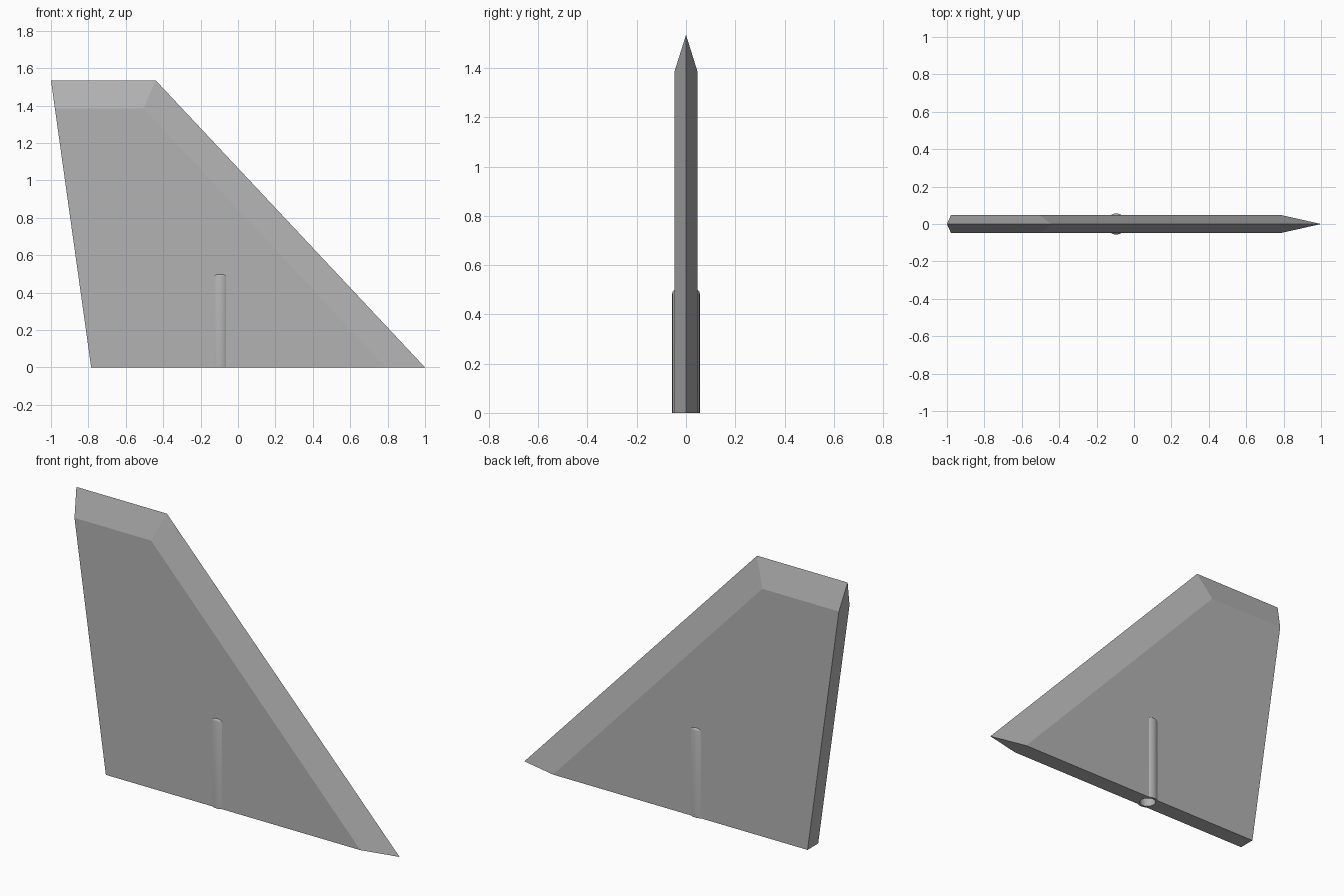
import bpy, bmesh
from math import radians

cube = bpy.data.objects.get("Cube")
if cube:
    bpy.data.objects.remove(cube, do_unlink=True)

HALF = 0.047      # half thickness of the fin
PIPE_X = -0.095   # centre of the mounting socket
PIPE_R = 0.056
BORE_R = 0.042

grey = bpy.data.materials.new("plain grey")
grey.use_nodes = True
colour = (0.45, 0.45, 0.45, 1)
grey.diffuse_color = colour
grey.node_tree.nodes["Principled BSDF"].inputs["Base Color"].default_value = colour


def add_object(name, bm):
    bmesh.ops.recalc_face_normals(bm, faces=bm.faces)
    mesh = bpy.data.meshes.new(name)
    bm.to_mesh(mesh)
    bm.free()
    mesh.materials.append(grey)
    obj = bpy.data.objects.new(name, mesh)
    bpy.context.collection.objects.link(obj)
    return obj


def cylinder(name, radius, bottom, top, chamfer=0):
    """Upright cylinder whose top rim may be rounded off."""
    bm = bmesh.new()
    bmesh.ops.create_cone(bm, cap_ends=True, segments=32, radius1=radius,
                          radius2=radius, depth=top - bottom)
    bmesh.ops.translate(bm, verts=bm.verts, vec=(PIPE_X, 0, (top + bottom) / 2))
    if chamfer:
        rim = [e for e in bm.edges if all(v.co.z > top - 0.001 for v in e.verts)]
        bmesh.ops.bevel(bm, geom=rim, offset=chamfer, segments=3,
                        profile=0.5, affect='EDGES')
    return add_object(name, bm)


def bore(obj, cutter):
    mod = obj.modifiers.new("bore", 'BOOLEAN')
    mod.operation = 'DIFFERENCE'
    mod.solver = 'EXACT'
    mod.object = cutter
    bpy.context.view_layer.objects.active = obj
    bpy.ops.object.modifier_apply(modifier=mod.name)


# Swept fin: flat sides, with sharp leading and top edges on the centre plane
bm = bmesh.new()
nose = bm.verts.new((1, 0, 0))
tip_front = bm.verts.new((-0.44, 0, 1.535))
tip_back = bm.verts.new((-1, 0, 1.535))
sides = []
for y in (-HALF, HALF):
    side = [bm.verts.new((x, y, z)) for x, z in
            ((-0.785, 0), (0.79, 0), (-0.505, 1.385), (-0.979, 1.385))]
    heel, toe, front, back = side
    bm.faces.new(side)
    bm.faces.new((toe, nose, tip_front, front))    # leading bevel
    bm.faces.new((front, tip_front, tip_back, back))  # top bevel
    sides.append(side)
a, b = sides
bm.faces.new((a[0], a[3], tip_back, b[3], b[0]))   # trailing face
bm.faces.new((a[0], b[0], b[1], nose, a[1]))       # underside
fin = add_object("fin", bm)

# Round mounting socket running up inside the fin, open at the bottom
socket = cylinder("mounting_socket", PIPE_R, 0, 0.5, chamfer=0.015)
cutter = cylinder("bore_cutter", BORE_R, -0.1, 0.47)
cutter.hide_render = True
for part in (fin, socket):
    bore(part, cutter)
bpy.data.objects.remove(cutter, do_unlink=True)

bpy.ops.object.select_all(action='DESELECT')
socket.select_set(True)
bpy.context.view_layer.objects.active = socket
bpy.ops.object.shade_smooth_by_angle(angle=radians(40))
